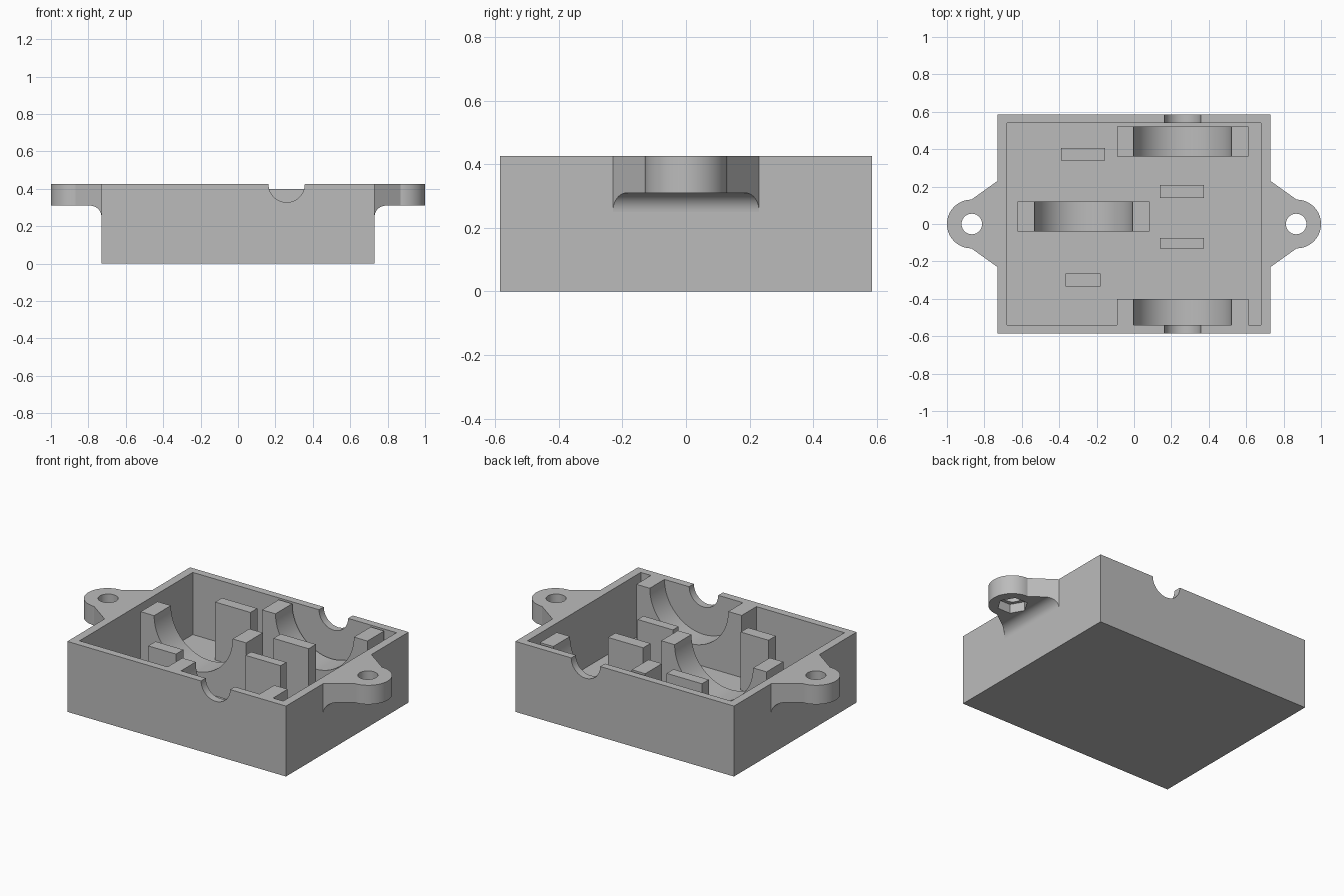
import bpy, bmesh, math
from mathutils import Vector

if "Cube" in bpy.data.objects:
    bpy.data.objects.remove(bpy.data.objects["Cube"])

TOP, FLOOR = 0.425, 0.05
grey = bpy.data.materials.new("plain grey")
grey.diffuse_color = (0.5, 0.5, 0.5, 1)
grey.use_nodes = True
grey.node_tree.nodes["Principled BSDF"].inputs["Base Color"].default_value = grey.diffuse_color


def prism(name, pts, lo, hi, axis="z"):
    """Extrude a 2D outline: (x, y) along z, or (x, z) along y."""
    place = (lambda a, b, t: Vector((a, b, t))) if axis == "z" else (lambda a, b, t: Vector((a, t, b)))
    bm = bmesh.new()
    base = bm.faces.new([bm.verts.new(place(a, b, lo)) for a, b in pts])
    ext = bmesh.ops.extrude_face_region(bm, geom=[base])
    verts = [g for g in ext["geom"] if isinstance(g, bmesh.types.BMVert)]
    bmesh.ops.translate(bm, verts=verts, vec=place(0, 0, hi - lo))
    bmesh.ops.recalc_face_normals(bm, faces=bm.faces[:])
    mesh = bpy.data.meshes.new(name)
    bm.to_mesh(mesh)
    bm.free()
    mesh.materials.append(grey)
    ob = bpy.data.objects.new(name, mesh)
    bpy.context.collection.objects.link(ob)
    return ob


def rect(x0, x1, y0, y1):
    return [(x0, y0), (x1, y0), (x1, y1), (x0, y1)]


def arc(cx, cy, r, a0, a1, n):
    """n + 1 points on an arc, angles in degrees."""
    angles = [math.radians(a0 + (a1 - a0) * i / n) for i in range(n + 1)]
    return [(cx + r * math.cos(a), cy + r * math.sin(a)) for a in angles]


def activate(ob):
    bpy.ops.object.select_all(action="DESELECT")
    bpy.context.view_layer.objects.active = ob
    ob.select_set(True)


def combine(ob, cutter, operation="DIFFERENCE"):
    activate(ob)
    mod = ob.modifiers.new("cut", "BOOLEAN")
    mod.operation, mod.solver, mod.object = operation, "EXACT", cutter
    bpy.ops.object.modifier_apply(modifier=mod.name)
    bpy.data.objects.remove(cutter)


def smooth(ob):
    activate(ob)
    bpy.ops.object.shade_smooth_by_angle(angle=math.radians(30))


# Open tray with a shaft notch through both long walls
tray = prism("tray", rect(-0.73, 0.73, -0.585, 0.585), 0, TOP)
combine(tray, prism("cavity", rect(-0.68, 0.68, -0.54, 0.54), FLOOR, 0.6))
combine(tray, prism("notch", arc(0.26, TOP, 0.097, 0, 360, 48)[:-1], -0.8, 0.8, "y"))
smooth(tray)

# Half-round cradles standing on the floor
for name, cx, y0, y1 in (("front_cradle", 0.26, -0.54, -0.40),
                         ("middle_cradle", -0.27, -0.04, 0.12),
                         ("back_cradle", 0.26, 0.36, 0.52)):
    outline = [(cx - 0.352, TOP), (cx - 0.352, FLOOR), (cx + 0.352, FLOOR), (cx + 0.352, TOP)]
    outline += arc(cx, TOP, 0.262, 0, -180, 40)
    smooth(prism(name, outline, y0, y1, "y"))

# Upright support posts
for name, box in (("back_left_post", (-0.39, -0.155, 0.34, 0.405)),
                  ("back_right_post", (0.14, 0.375, 0.138, 0.208)),
                  ("front_right_post", (0.14, 0.375, -0.13, -0.075)),
                  ("front_left_post", (-0.365, -0.18, -0.335, -0.265))):
    prism(name, rect(*box), FLOOR, 0.40)

# Screw tabs: rounded plan, filleted underside, hole and hexagonal nut pocket
CX, R = 0.87, 0.13
tabs = prism("mounting_tabs", [(0.73, 0.23)] + [(0.73, -0.23)] + arc(CX, 0, R, -90, 90, 40), 0.2, TOP)
side = [(0.73, 0.6), (1.1, 0.6), (1.1, 0.31)] + arc(0.79, 0.25, 0.06, 90, 180, 12)
combine(tabs, prism("underside", side, -0.5, 0.5, "y"), "INTERSECT")
combine(tabs, prism("hole", arc(CX - 0.003, 0, 0.055, 0, 360, 40)[:-1], 0.1, 0.6))
combine(tabs, prism("nut_pocket", arc(CX - 0.003, 0, 0.085, 0, 360, 6)[:-1], 0.1, 0.365))
activate(tabs)
mirror = tabs.modifiers.new("mirror", "MIRROR")
mirror.use_mirror_merge = False
bpy.ops.object.modifier_apply(modifier=mirror.name)
smooth(tabs)
